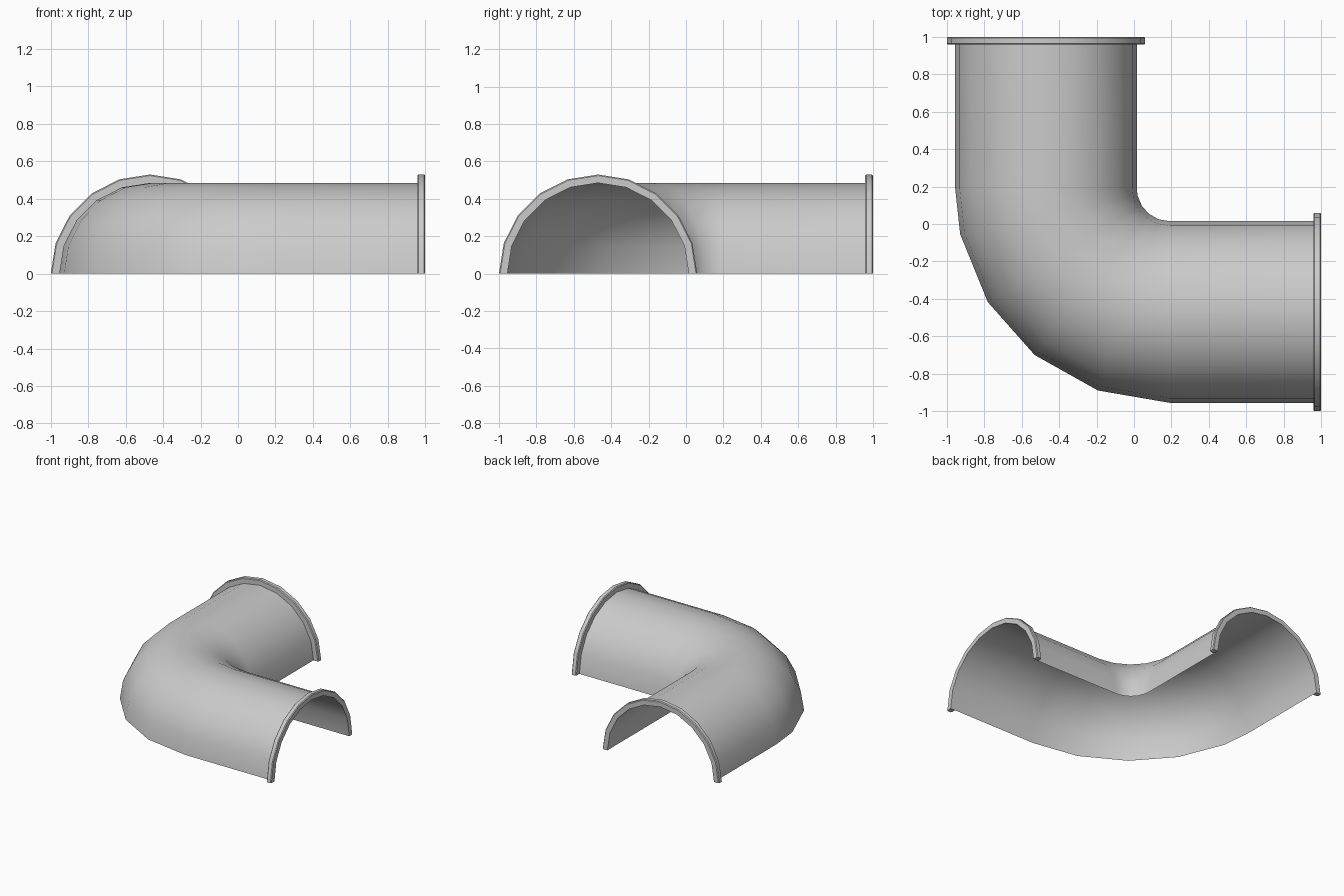
import bpy, bmesh
from math import sin, cos, pi, radians

if "Cube" in bpy.data.objects:
    bpy.data.objects.remove(bpy.data.objects["Cube"])

AXIS = -0.47     # centreline offset of both legs
R = 0.485        # pipe radius
BEND = 0.19      # bend centre (x = y)
BR = BEND - AXIS # bend radius
SEG = 10         # facets around the half circle


def half_ring(offset, a, radius):
    """Half circle across the path; offset is the start point along the leg."""
    pts = []
    for i in range(SEG + 1):
        t = pi * i / SEG
        d = BR + radius * cos(t)
        pts.append((BEND - d * cos(a) + offset[0],
                    BEND - d * sin(a) + offset[1], radius * sin(t)))
    return pts


def loft(name, rings, closed=False):
    bm = bmesh.new()
    rows = [[bm.verts.new(p) for p in ring] for ring in rings]
    pairs = list(zip(rows, rows[1:]))
    if closed:
        pairs.append((rows[-1], rows[0]))
    for a, b in pairs:
        for i in range(SEG):
            bm.faces.new((a[i], a[i + 1], b[i + 1], b[i]))
    if closed:
        bm.faces.new([r[0] for r in rows])
        bm.faces.new([r[-1] for r in reversed(rows)])
    bmesh.ops.recalc_face_normals(bm, faces=bm.faces)
    bm.faces.ensure_lookup_table()
    # open shell: make normals face away from the pipe axis
    if not closed:
        f = max(bm.faces, key=lambda f: f.calc_center_median().z)
        if f.normal.z < 0:
            bmesh.ops.reverse_faces(bm, faces=bm.faces)
    me = bpy.data.meshes.new(name)
    bm.to_mesh(me)
    bm.free()
    ob = bpy.data.objects.new(name, me)
    bpy.context.collection.objects.link(ob)
    bpy.ops.object.select_all(action='DESELECT')
    ob.select_set(True)
    bpy.context.view_layer.objects.active = ob
    bpy.ops.object.shade_smooth_by_angle(angle=radians(30))
    return ob


# half pipe: straight leg, bend, straight leg
L = 1 - BEND
rings = [half_ring((0, L), 0, R)]
rings += [half_ring((0, 0), radians(a), R) for a in (0, 12.3, 32, 51, 70.5, 90)]
rings.append(half_ring((L, 0), pi / 2, R))
loft("half_pipe_elbow", rings)

# raised flange at each open end, with a small chamfer on the rim
c = 0.006
profile = [(0.958, R), (0.958, 0.53 - c), (0.958 + c, 0.53),
           (1 - c, 0.53), (1, 0.53 - c), (1, R)]
loft("back_flange", [half_ring((0, d - BEND), 0, r) for d, r in profile], True)
loft("right_flange", [half_ring((d - BEND, 0), pi / 2, r) for d, r in profile], True)
